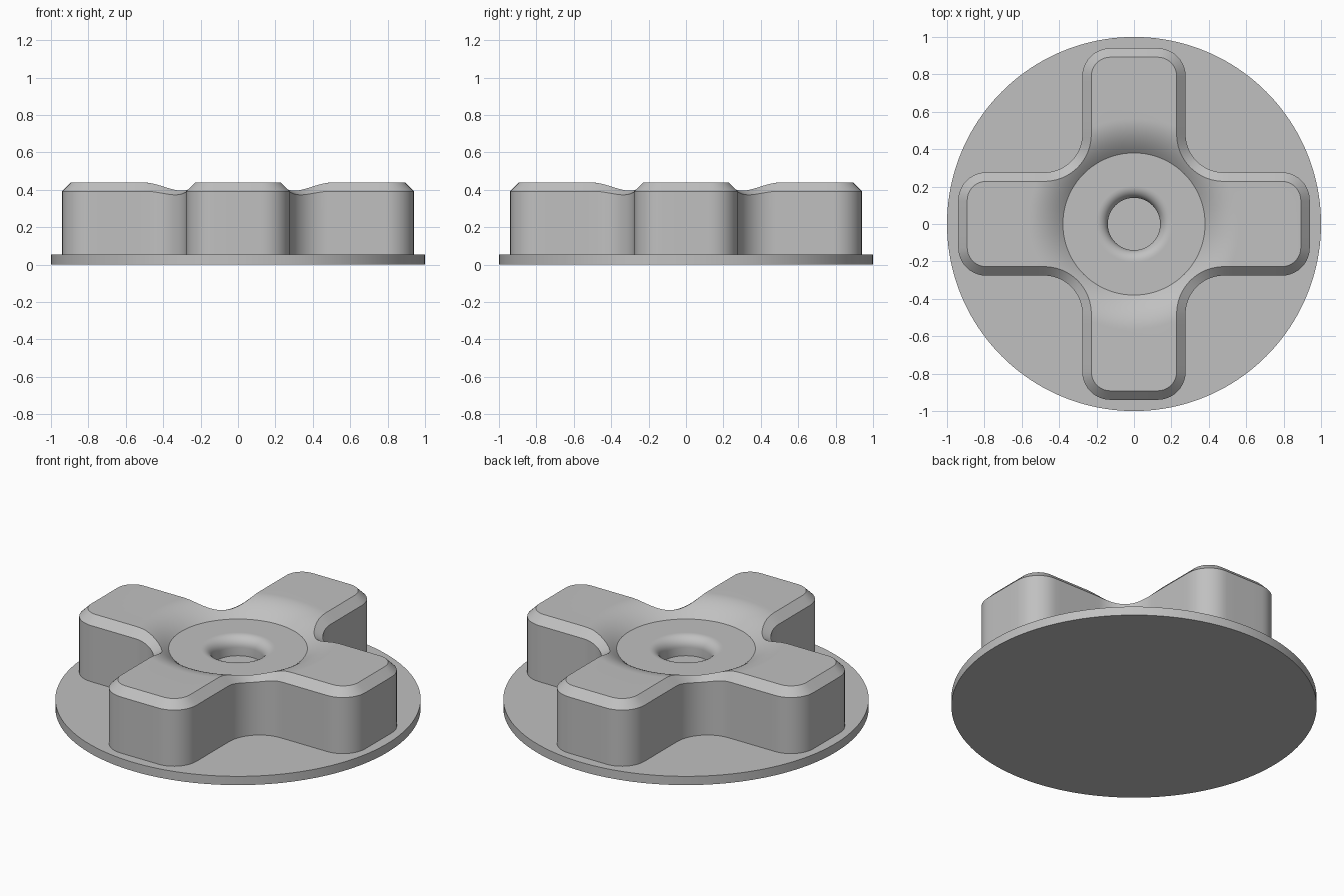
import bpy, bmesh
from math import sin, cos, pi, hypot

cube = bpy.data.objects.get("Cube")
if cube:
    bpy.data.objects.remove(cube, do_unlink=True)

# Main sizes
PLATE = 0.053        # plate thickness
TOP = 0.44           # height of the arm tops
HUB_Z, HUB_R = 0.36, 0.38
DISH_R = 0.565       # where the dish meets the flat arm tops
FLOOR_Z, BORE_R, LIP = 0.25, 0.14, 0.06
CHAMFER = 0.048
FILLET = 0.48        # centre of the inner corner fillets

grey = bpy.data.materials.new("plain grey")
grey.use_nodes = True
grey.diffuse_color = (0.53, 0.53, 0.53, 1)
grey.node_tree.nodes["Principled BSDF"].inputs["Base Color"].default_value = (0.53, 0.53, 0.53, 1)


def finish(obj):
    obj.data.materials.append(grey)
    bpy.ops.object.select_all(action='DESELECT')
    obj.select_set(True)
    bpy.context.view_layer.objects.active = obj
    bpy.ops.object.shade_smooth_by_angle(angle=pi / 6)


def arc(cx, cy, r, a0, a1, n):
    return [(cx + r * cos(a0 + (a1 - a0) * i / n),
             cy + r * sin(a0 + (a1 - a0) * i / n)) for i in range(n + 1)]


def cross_outline(inset):
    """Rounded four-armed outline, moved inward by inset."""
    end, half, rad = 0.94 - inset, 0.276 - inset, 0.15 - inset
    cx, cy = end - rad, half - rad
    pts = [(end, 0), (end, cy / 2)]
    pts += arc(cx, cy, rad, 0, pi / 2, 10)
    pts += [(cx + (FILLET - cx) * i / 8, half) for i in range(1, 8)]
    pts += arc(FILLET, FILLET, FILLET - half, 1.5 * pi, 1.25 * pi, 10)
    quarter = pts + [(y, x) for x, y in reversed(pts[1:-1])]
    outline = []
    for _ in range(4):
        outline += quarter
        quarter = [(-y, x) for x, y in quarter]
    return outline


def dish(r):
    t = min(max((r - HUB_R) / (DISH_R - HUB_R), 0), 1)
    return HUB_Z + (TOP - HUB_Z) * (1 - (1 - t) ** 2)


# Plate
bpy.ops.mesh.primitive_cylinder_add(vertices=160, radius=1, depth=PLATE,
                                    location=(0, 0, PLATE / 2))
plate = bpy.context.object
plate.name = "round_plate"
finish(plate)

# Cross-shaped knob as a stack of rings, from the wall foot in to the bore floor
outer, inner = cross_outline(0), cross_outline(CHAMFER)
rings = [[(x, y, PLATE / 2) for x, y in outer],
         [(x, y, dish(hypot(x, y)) - CHAMFER) for x, y in outer],
         [(x, y, dish(hypot(x, y))) for x, y in inner]]


def circle_ring(radius_at, height_at):
    ring = []
    for x, y in inner:
        d = hypot(x, y)
        r = radius_at(d)
        ring.append((x / d * r, y / d * r, height_at(r)))
    return ring


# Dished surface between arm tops and hub
STEPS = 12
for k in range(STEPS, -1, -1):
    rings.append(circle_ring(
        lambda d: HUB_R + (min(DISH_R, d - 0.005) - HUB_R) * k / STEPS, dish))

# Flat hub, rounded lip and bore
hub = [(BORE_R + LIP + 0.005, HUB_Z)]
hub += arc(BORE_R + LIP, HUB_Z - LIP, LIP, pi / 2, pi, 8)
hub += [(BORE_R, FLOOR_Z)]
for r, z in hub:
    rings.append(circle_ring(lambda d: r, lambda _: z))

bm = bmesh.new()
loops = [[bm.verts.new(p) for p in ring] for ring in rings]
count = len(outer)
for low, high in zip(loops, loops[1:]):
    for i in range(count):
        j = (i + 1) % count
        bm.faces.new((low[i], low[j], high[j], high[i]))
bm.faces.new(loops[-1])
bm.faces.new(list(reversed(loops[0])))
bmesh.ops.recalc_face_normals(bm, faces=bm.faces)
mesh = bpy.data.meshes.new("cross_knob")
bm.to_mesh(mesh)
bm.free()
knob = bpy.data.objects.new("cross_knob", mesh)
bpy.context.collection.objects.link(knob)
finish(knob)
